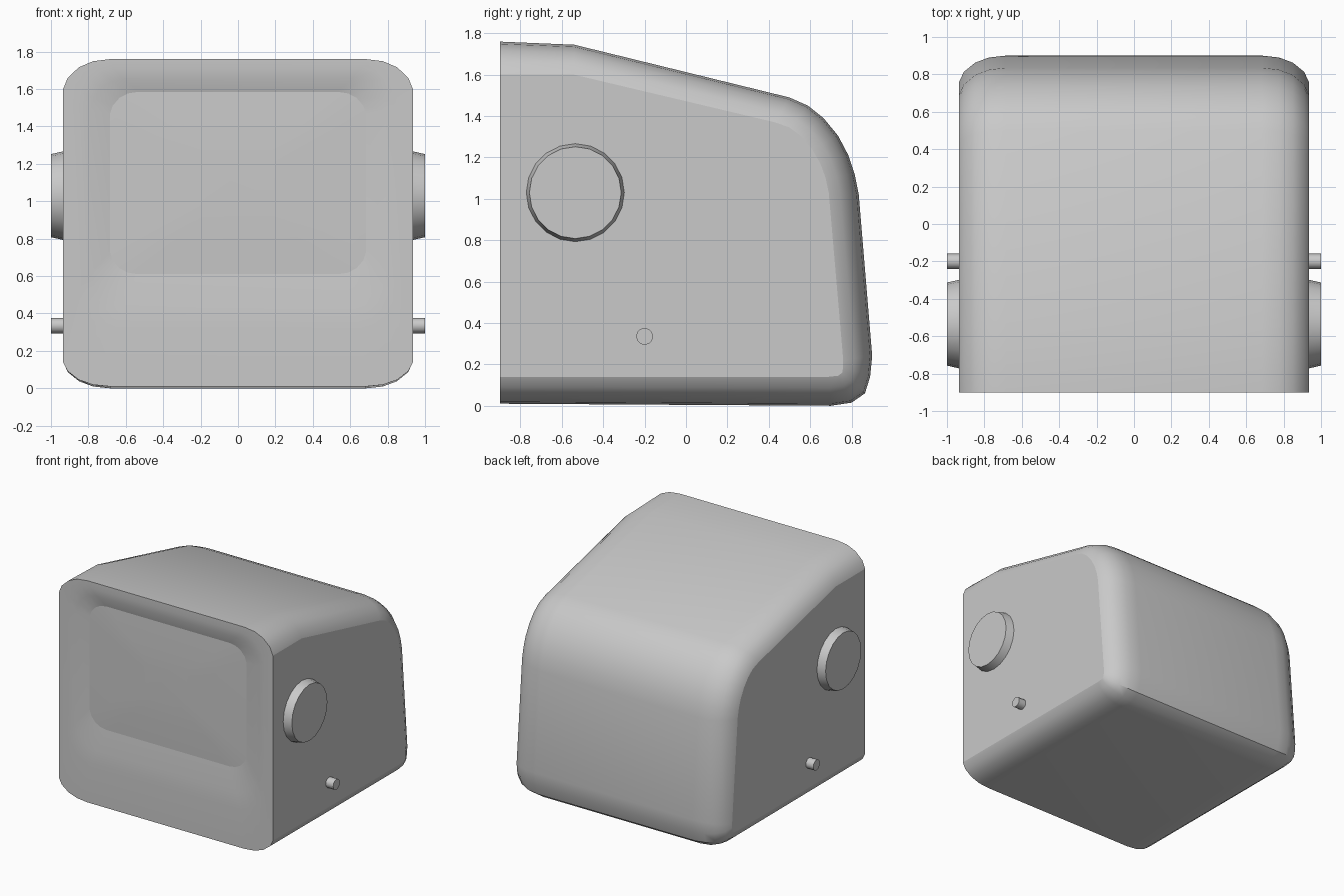
import bpy
import bmesh
import math
from mathutils import Matrix, Vector

if "Cube" in bpy.data.objects:
    bpy.data.objects.remove(bpy.data.objects["Cube"])

grey = bpy.data.materials.new("light_grey")
grey.use_nodes = True
colour = (0.585, 0.585, 0.585, 1)
grey.diffuse_color = colour
grey.node_tree.nodes["Principled BSDF"].inputs["Base Color"].default_value = colour

# Side profile (y, z): crown at mid width, and the smaller outline of the flat side
CROWN = [(-.9, 1.76), (-.54, 1.745), (.5, 1.49), (.59, 1.45), (.665, 1.39), (.735, 1.305),
         (.785, 1.21), (.815, 1.12), (.835, 1.02), (.9, .24), (.89, .14), (.865, .06),
         (.8, .015), (.7, 0), (-.9, .01)]
SIDE = [(-.9, 1.6), (-.54, 1.6), (.43, 1.37), (.5, 1.345), (.56, 1.3), (.61, 1.24),
        (.65, 1.17), (.675, 1.1), (.69, 1.03), (.76, .22), (.76, .19), (.755, .16),
        (.735, .145), (.69, .14), (-.9, .14)]
# Corner rounding: (share of corner width, share of corner height) from side to crown
ROUND = [(0, 1), (.1, .62), (.34, .27), (.64, .07), (1, 0)]
HALF_WIDTH = .935


def finish(bm, name, hard=()):
    """Store the mesh with smooth faces, keeping sharp and chosen edges hard."""
    bmesh.ops.recalc_face_normals(bm, faces=bm.faces)
    for face in bm.faces:
        face.smooth = True
    for edge in bm.edges:
        edge.smooth = edge.calc_face_angle(0) < math.radians(35)
    for face in hard:
        for edge in face.edges:
            edge.smooth = False
    mesh = bpy.data.meshes.new(name)
    bm.to_mesh(mesh)
    bm.free()
    mesh.materials.append(grey)
    obj = bpy.data.objects.new(name, mesh)
    bpy.context.collection.objects.link(obj)
    return obj


def rounded_frame(bm, y, half_x, low, high, rx, r_low, r_high):
    """Ring of vertices in the front plane, ordered around the frame."""
    points = []
    for sx, z0, r, step in ((1, high, -r_high, 1), (-1, high, -r_high, -1),
                            (-1, low, r_low, 1), (1, low, r_low, -1)):
        for u, d in ROUND[::step]:
            points.append((sx * (half_x - rx * u), y, z0 + r * d))
    return [bm.verts.new(p) for p in points]


def bridge(bm, a, b):
    for i in range(len(a)):
        j = (i + 1) % len(a)
        bm.faces.new((a[i], a[j], b[j], b[i]))


# Casing: the profile lofted across the width
bm = bmesh.new()
stations = [(HALF_WIDTH - .25 * u, d) for u, d in ROUND]
stations += [(-x, d) for x, d in reversed(stations)]
rings = []
for x, d in stations:
    ring = []
    for outer, inner in zip(CROWN, SIDE):
        p = Vector(outer).lerp(Vector(inner), d)
        ring.append(bm.verts.new((x, p.x, p.y)))
    rings.append(ring)
for a, b in zip(rings, rings[1:]):
    for i in range(len(a) - 1):
        bm.faces.new((a[i], a[i + 1], b[i + 1], b[i]))
sides = [bm.faces.new(rings[0]), bm.faces.new(rings[-1])]

# Front: flat surround dipping gently to a shallow recess
frames = [rounded_frame(bm, -.9, HALF_WIDTH, .01, 1.76, .25, .13, .16),
          rounded_frame(bm, -.9, .86, .32, 1.71, .2, .2, .2),
          rounded_frame(bm, -.893, .79, .43, 1.655, .18, .18, .17),
          rounded_frame(bm, -.872, .685, .61, 1.585, .15, .12, .12)]
for a, b in zip(frames, frames[1:]):
    bridge(bm, a, b)
bmesh.ops.remove_doubles(bm, verts=bm.verts, dist=.0005)
finish(bm, "casing", sides)

# Screen: slightly domed panel filling the recess
bm = bmesh.new()
layers = [rounded_frame(bm, -.872, .685, .61, 1.585, .15, .12, .12),
          rounded_frame(bm, -.88, .45, .78, 1.415, .1, .08, .08),
          rounded_frame(bm, -.884, .2, .95, 1.245, .05, .04, .04)]
for a, b in zip(layers, layers[1:]):
    bridge(bm, a, b)
bm.faces.new(layers[-1])
bm.normal_update()
finish(bm, "screen")


# Side fittings, on both sides
def side_fitting(name, sign, y, z, r_base, r_tip, sides):
    bm = bmesh.new()
    bmesh.ops.create_cone(bm, cap_ends=True, segments=sides, radius1=r_base,
                          radius2=r_tip, depth=.1)
    turn = Matrix.Rotation(sign * math.pi / 2, 4, "Y")
    bm.transform(Matrix.Translation((sign * .95, y, z)) @ turn)
    finish(bm, name)


for label, sign in (("left", 1), ("right", -1)):
    side_fitting(label + "_dial", sign, -.535, 1.03, .245, .222, 20)
    side_fitting(label + "_pin", sign, -.2, .335, .041, .041, 12)
